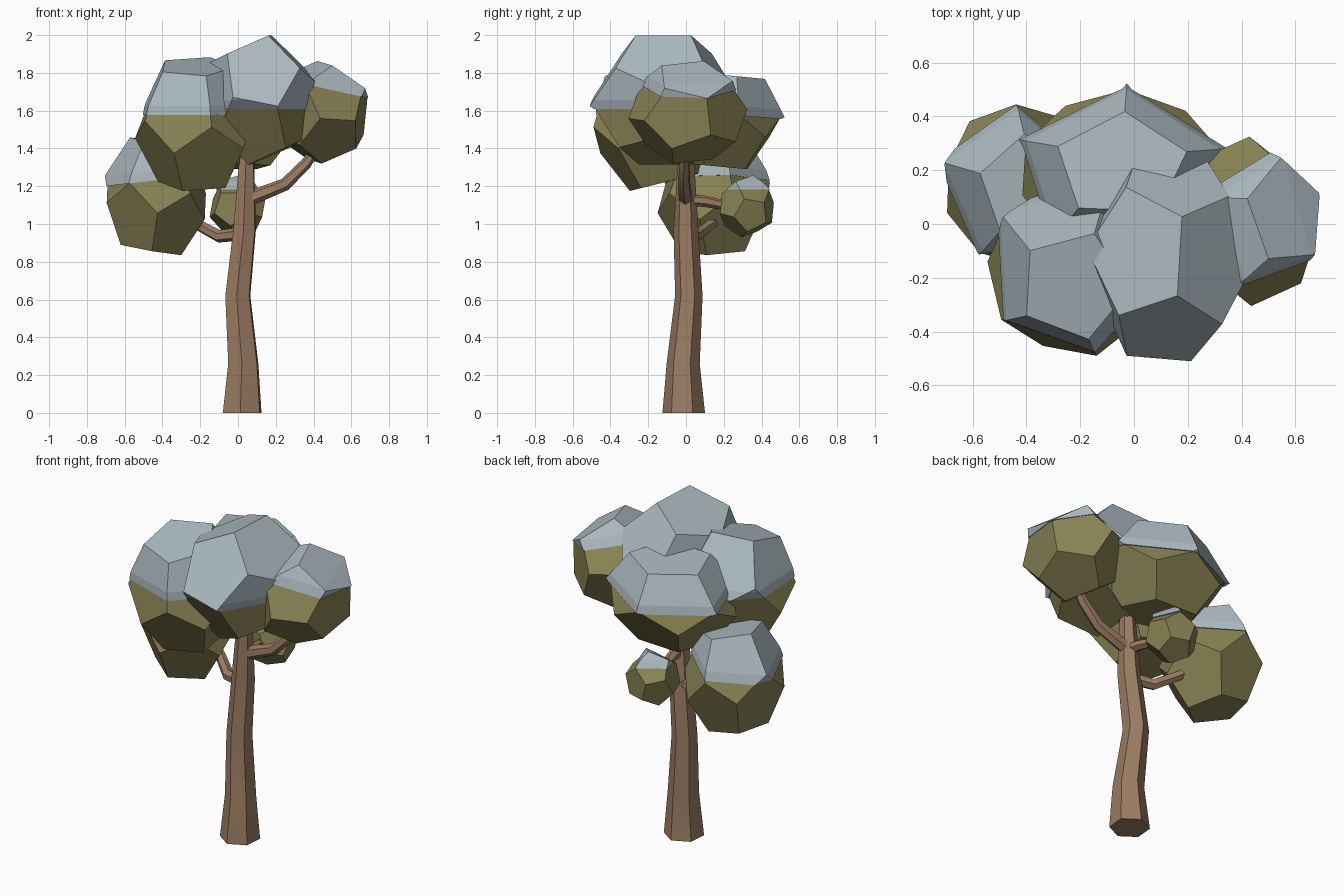
import bpy, bmesh
from math import radians, cos, sin
from mathutils import Vector, Matrix, Quaternion

if "Cube" in bpy.data.objects:
    bpy.data.objects.remove(bpy.data.objects["Cube"])


def material(name, rgb):
    m = bpy.data.materials.new(name)
    m.diffuse_color = (*rgb, 1)
    m.use_nodes = True
    m.node_tree.nodes["Principled BSDF"].inputs["Base Color"].default_value = m.diffuse_color
    return m


BARK = material("bark", (0.33, 0.205, 0.125))
LEAF = material("leaf", (0.25, 0.225, 0.088))
SNOW = material("snow", (0.41, 0.49, 0.53))


def finish(bm, name, mat):
    bmesh.ops.recalc_face_normals(bm, faces=bm.faces)
    me = bpy.data.meshes.new(name)
    bm.to_mesh(me)
    bm.free()
    me.materials.append(mat)
    ob = bpy.data.objects.new(name, me)
    bpy.context.collection.objects.link(ob)
    return ob


def tube(name, path, sides=6, phase=-95, upright=False):
    """Tapered faceted limb through (x, y, z, radius) points."""
    bm = bmesh.new()
    pts = [Vector(p[:3]) for p in path]
    rings = []
    for i, p in enumerate(pts):
        tangent = pts[min(i + 1, len(pts) - 1)] - pts[max(i - 1, 0)]
        q = Quaternion() if upright else tangent.to_track_quat('Z', 'Y')
        ring = []
        for k in range(sides):
            a = radians(phase + 360 * k / sides)
            ring.append(bm.verts.new(p + q @ (Vector((cos(a), sin(a), 0)) * path[i][3])))
        rings.append(ring)
    for a, b in zip(rings, rings[1:]):
        for k in range(sides):
            n = (k + 1) % sides
            bm.faces.new((a[k], a[n], b[n], b[k]))
    bm.faces.new(rings[0])
    bm.faces.new(rings[-1])
    ob = finish(bm, name, BARK)
    # smooth along the limb, crisp at the corners of its section
    ob.data.shade_smooth()
    ob.data.set_sharp_from_angle(angle=radians(35))
    return ob


def dodecahedron(turns, lo, hi):
    """Dodecahedron turned by steps such as "Y32 Z-90", stretched to the box lo..hi."""
    g = (1 + 5 ** 0.5) / 2
    s = (-1, 1)
    pts = [Vector((x, y, z)) for x in s for y in s for z in s]
    for a in s:
        for b in s:
            pts += [Vector((0, a / g, b * g)), Vector((a / g, b * g, 0)),
                    Vector((b * g, 0, a / g))]
    m = Matrix.Identity(3)
    for t in turns.split():
        m = Matrix.Rotation(radians(float(t[1:])), 3, t[0]) @ m
    pts = [m @ p for p in pts]
    bm = bmesh.new()
    for p in pts:
        co = []
        for i in range(3):
            mn, mx = min(q[i] for q in pts), max(q[i] for q in pts)
            co.append(lo[i] + (p[i] - mn) / (mx - mn) * (hi[i] - lo[i]))
        bm.verts.new(co)
    bmesh.ops.convex_hull(bm, input=bm.verts[:])
    bmesh.ops.dissolve_limit(bm, angle_limit=radians(3), verts=bm.verts[:],
                             edges=bm.edges[:])
    return bm


def cut(bm, co, no, clear=False):
    bmesh.ops.bisect_plane(bm, geom=bm.verts[:] + bm.edges[:] + bm.faces[:],
                           plane_co=co, plane_no=no, clear_inner=clear)


def clump(name, turns, lo, hi, snow_z, tilt=(0, 0)):
    """Leaf clump plus a slightly larger snow cap with a bevelled rim."""
    finish(dodecahedron(turns, lo, hi), name + "_leaves", LEAF)
    lo, hi = Vector(lo), Vector(hi)
    c = (lo + hi) / 2
    grow = 0.018 / ((hi.z - lo.z) / 2)
    rim_h = 0.045 if hi.z - lo.z > 0.4 else 0.03
    base = Vector((c.x, c.y, snow_z))
    no = Vector((tilt[0], tilt[1], 1)).normalized()
    bm = dodecahedron(turns, lo, hi)
    cut(bm, base, no, True)
    cut(bm, base + no * rim_h, no)
    for v in bm.verts:
        on_rim = (v.co - base).dot(no) < rim_h * 0.1
        v.co = c + (v.co - c) * (1 + grow * (0.35 if on_rim else 1))
    bmesh.ops.holes_fill(bm, edges=[e for e in bm.edges if e.is_boundary])
    finish(bm, name + "_snow", SNOW)


# Trunk
tube("trunk", [(0.022, -0.012, 0, 0.113), (0.028, -0.015, 0.26, 0.088),
               (-0.001, 0.015, 0.62, 0.073), (0.035, 0, 0.97, 0.066),
               (0.045, 0, 1.31, 0.045), (0.06, -0.02, 1.5, 0.03)], upright=True)

# Branches
tube("right_branch", [(0.05, 0, 1.13, 0.04), (0.25, -0.01, 1.21, 0.034),
                      (0.36, -0.01, 1.32, 0.03), (0.43, 0, 1.42, 0.022)])
tube("left_branch", [(0.03, 0.0, 0.95, 0.036), (-0.1, 0.05, 0.935, 0.034),
                     (-0.21, 0.13, 0.995, 0.03), (-0.3, 0.17, 1.06, 0.024)])
tube("back_branch", [(0.04, 0, 1.13, 0.034), (0.03, 0.1, 1.12, 0.03),
                     (0.01, 0.2, 1.10, 0.026), (0, 0.3, 1.11, 0.018)])

# Leaf clumps with snow
clump("front_left", "Y32 Z-111 X12", (-0.545, -0.49, 1.175), (0.1, 0.15, 1.865), 1.575)
clump("centre", "Y10 Z-4", (-0.2, -0.49, 1.315), (0.43, 0.26, 1.98), 1.61)
clump("right", "Y65 X-14 Z-8", (0.18, -0.305, 1.32), (0.685, 0.325, 1.845), 1.72, (0.22, 0))
clump("back", "Y32 Z-93 X-6", (-0.415, -0.12, 1.29), (0.32, 0.5, 1.785), 1.58, (0, 0.08))
clump("low_left", "Y40 Z-15", (-0.695, -0.15, 0.835), (-0.17, 0.445, 1.44), 1.23, (-0.12, 0))
clump("small_back", "Y10 X15 Z40", (-0.15, 0.18, 0.93), (0.145, 0.465, 1.24), 1.18)
